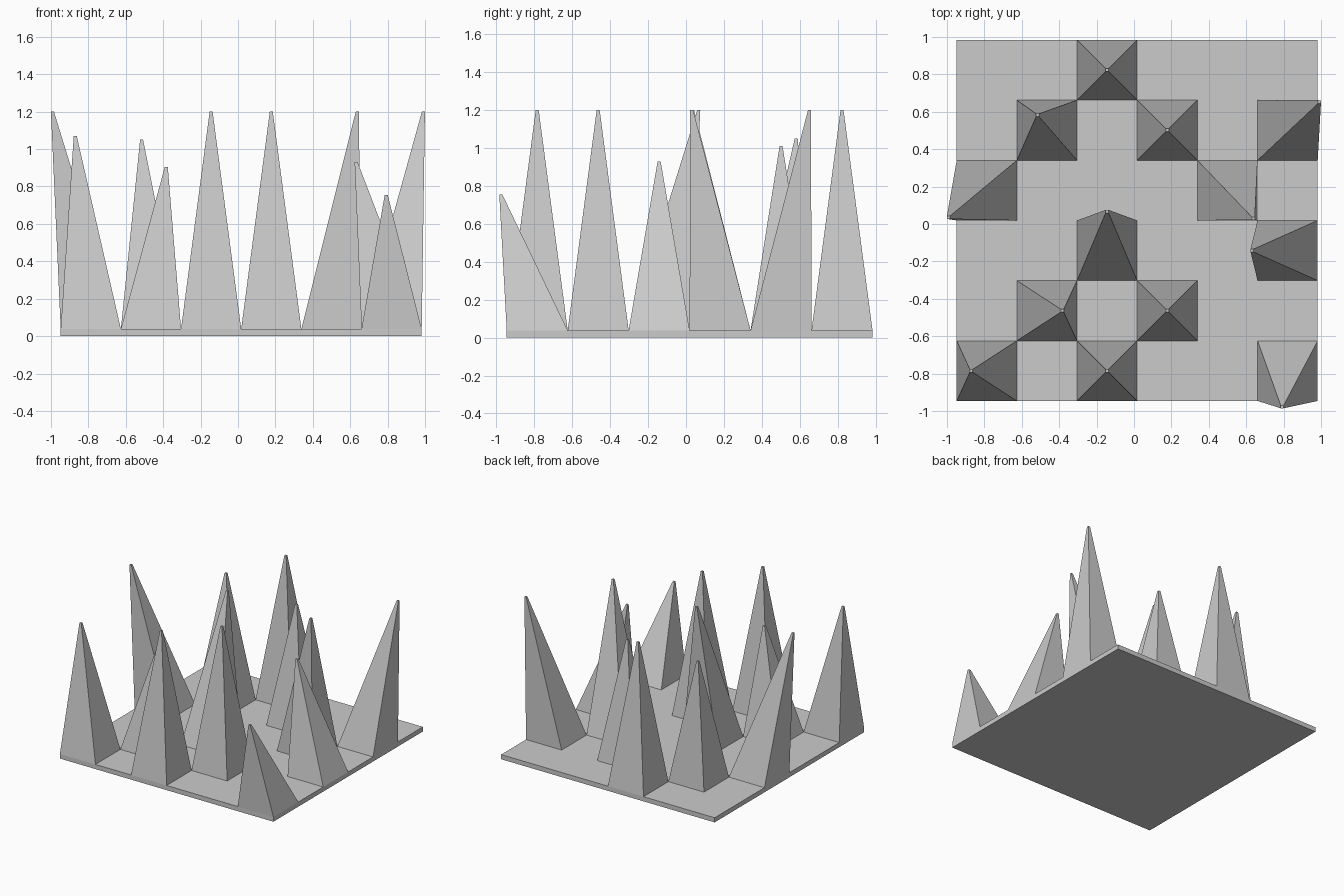
import bpy, bmesh

if "Cube" in bpy.data.objects:
    bpy.data.objects.remove(bpy.data.objects["Cube"])

CELL = 0.3217           # six by six grid of cells
X0, Y0 = -0.948, -0.946  # front left corner of the plate
PLATE_H = 0.038
TIP = 0.008             # half width of the blunt spike tip


def frustum(name, low, high):
    """Four-sided solid between two rectangles (x0, x1, y0, y1, z)."""
    bm = bmesh.new()
    rings = []
    for x0, x1, y0, y1, z in (low, high):
        rings.append([bm.verts.new((x, y, z)) for x, y in
                      ((x0, y0), (x1, y0), (x1, y1), (x0, y1))])
    a, b = rings
    bm.faces.new(a[::-1])
    bm.faces.new(b)
    for i in range(4):
        j = (i + 1) % 4
        bm.faces.new((a[i], a[j], b[j], b[i]))
    bmesh.ops.recalc_face_normals(bm, faces=bm.faces)
    mesh = bpy.data.meshes.new(name)
    bm.to_mesh(mesh)
    bm.free()
    obj = bpy.data.objects.new(name, mesh)
    bpy.context.collection.objects.link(obj)
    return obj


# Base plate
X1, Y1 = X0 + 6 * CELL, Y0 + 6 * CELL
frustum("base_plate", (X0, X1, Y0, Y1, 0), (X0, X1, Y0, Y1, PLATE_H))

# Spikes: column, row, tip offset from cell centre in x and y, tip height
spikes = [
    (2, 5, 0, 0, 1.2),
    (1, 4, -0.05, 0.08, 1.05),
    (3, 4, 0, 0, 1.01),
    (5, 4, 0.17, 0.15, 1.2),
    (0, 3, -0.205, -0.145, 1.2),
    (4, 3, 0.138, -0.15, 1.2),
    (2, 2, 0, 0.209, 1.2),
    (5, 2, -0.19, 0, 0.93),
    (1, 1, 0.082, 0, 0.905),
    (3, 1, 0, 0, 1.2),
    (0, 0, -0.083, 0, 1.07),
    (2, 0, 0, 0, 1.2),
    (5, 0, -0.029, -0.192, 0.755),
]
for col, row, dx, dy, top in spikes:
    x, y = X0 + col * CELL, Y0 + row * CELL
    tx, ty = x + CELL / 2 + dx, y + CELL / 2 + dy
    frustum("spike", (x, x + CELL, y, y + CELL, PLATE_H),
            (tx - TIP, tx + TIP, ty - TIP, ty + TIP, top))
